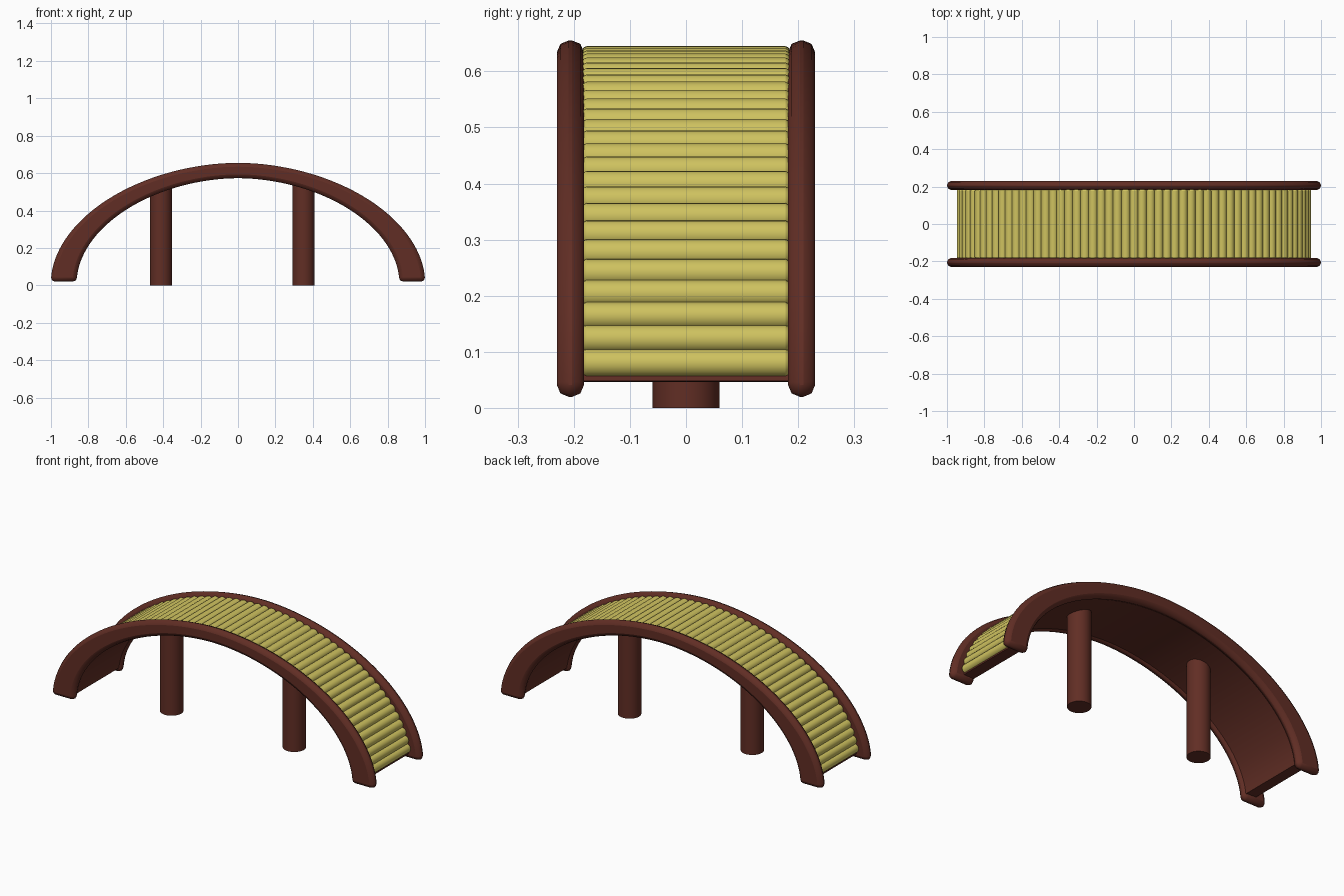
import bpy
import bmesh
from math import sin, cos, pi, asin, hypot, radians, copysign

cube = bpy.data.objects.get("Cube")
if cube:
    bpy.data.objects.remove(cube, do_unlink=True)

BASE = 0.02           # height of the arch's springing line
POWER = 2 / 1.9       # slightly flatter haunches than a true ellipse


def material(name, rgb):
    m = bpy.data.materials.new(name)
    m.use_nodes = True
    m.diffuse_color = (*rgb, 1)
    m.node_tree.nodes["Principled BSDF"].inputs["Base Color"].default_value = (*rgb, 1)
    return m


brown = material("dark brown", (0.12, 0.027, 0.018))
straw = material("straw yellow", (0.62, 0.54, 0.115))


def arch_point(half_width, rise, t):
    c = cos(t)
    return (half_width * copysign(abs(c) ** POWER, c),
            BASE + rise * max(sin(t), 0) ** POWER)


def start_angle(height, rise):
    """Parameter at which an arch of this rise reaches the given height."""
    return asin(((height - BASE) / rise) ** (1 / POWER))


def finish(obj, mat, bevel=0, segments=2):
    obj.data.materials.append(mat)
    if bevel:
        mod = obj.modifiers.new("Bevel", "BEVEL")
        mod.width, mod.segments = bevel, segments
        mod.limit_method = "ANGLE"
        mod.angle_limit = radians(40)
    bpy.ops.object.select_all(action="DESELECT")
    obj.select_set(True)
    bpy.context.view_layer.objects.active = obj
    bpy.ops.object.shade_smooth_by_angle(angle=radians(50))


def arch(name, outer, inner, y0, y1, start, mat, bevel=0, steps=64):
    """Arched band: outer and inner are (half width, rise)."""
    bm = bmesh.new()
    rings = []
    for i in range(steps + 1):
        t = start + (pi - 2 * start) * i / steps
        ring = []
        for size, y in ((outer, y0), (outer, y1), (inner, y1), (inner, y0)):
            x, z = arch_point(*size, t)
            ring.append(bm.verts.new((x, y, z)))
        rings.append(ring)
    for p, q in zip(rings, rings[1:]):
        for k in range(4):
            n = (k + 1) % 4
            bm.faces.new((p[k], p[n], q[n], q[k]))
    bm.faces.new(rings[0])
    bm.faces.new(rings[-1])
    bmesh.ops.recalc_face_normals(bm, faces=bm.faces)
    mesh = bpy.data.meshes.new(name)
    bm.to_mesh(mesh)
    bm.free()
    obj = bpy.data.objects.new(name, mesh)
    bpy.context.collection.objects.link(obj)
    finish(obj, mat, bevel)


# Side rails and the deck between them
for name, y0, y1 in (("front_rail", -0.23, -0.182), ("back_rail", 0.182, 0.23)):
    arch(name, (1.0, 0.635), (0.862, 0.553), y0, y1, 0, brown, bevel=0.021)
arch("deck", (0.934, 0.602), (0.872, 0.559), -0.19, 0.19,
     start_angle(0.047, 0.58), brown)

# Rollers, evenly spaced along the arch
A, B, COUNT = 0.928, 0.6, 53
first = start_angle(0.08, B)
fine = 4000
path = [arch_point(A, B, first + (pi - 2 * first) * i / fine) for i in range(fine + 1)]
length = [0]
for p, q in zip(path, path[1:]):
    length.append(length[-1] + hypot(q[0] - p[0], q[1] - p[1]))
k = 0
for i in range(COUNT):
    target = length[-1] * i / (COUNT - 1)
    while k < fine and length[k] < target - 1e-9:
        k += 1
    x, z = path[k]
    bpy.ops.mesh.primitive_cylinder_add(vertices=20, radius=0.025, depth=0.37,
                                        location=(x, 0, z), rotation=(pi / 2, 0, 0))
    roller = bpy.context.object
    roller.name = f"roller_{i + 1}"
    finish(roller, straw, bevel=0.008)

# Support posts, ending inside the deck
for name, x, top in (("right_post", -0.412, 0.53), ("left_post", 0.35, 0.56)):
    bpy.ops.mesh.primitive_cylinder_add(vertices=32, radius=0.0595, depth=top,
                                        location=(x, 0, top / 2))
    post = bpy.context.object
    post.name = name
    finish(post, brown)
